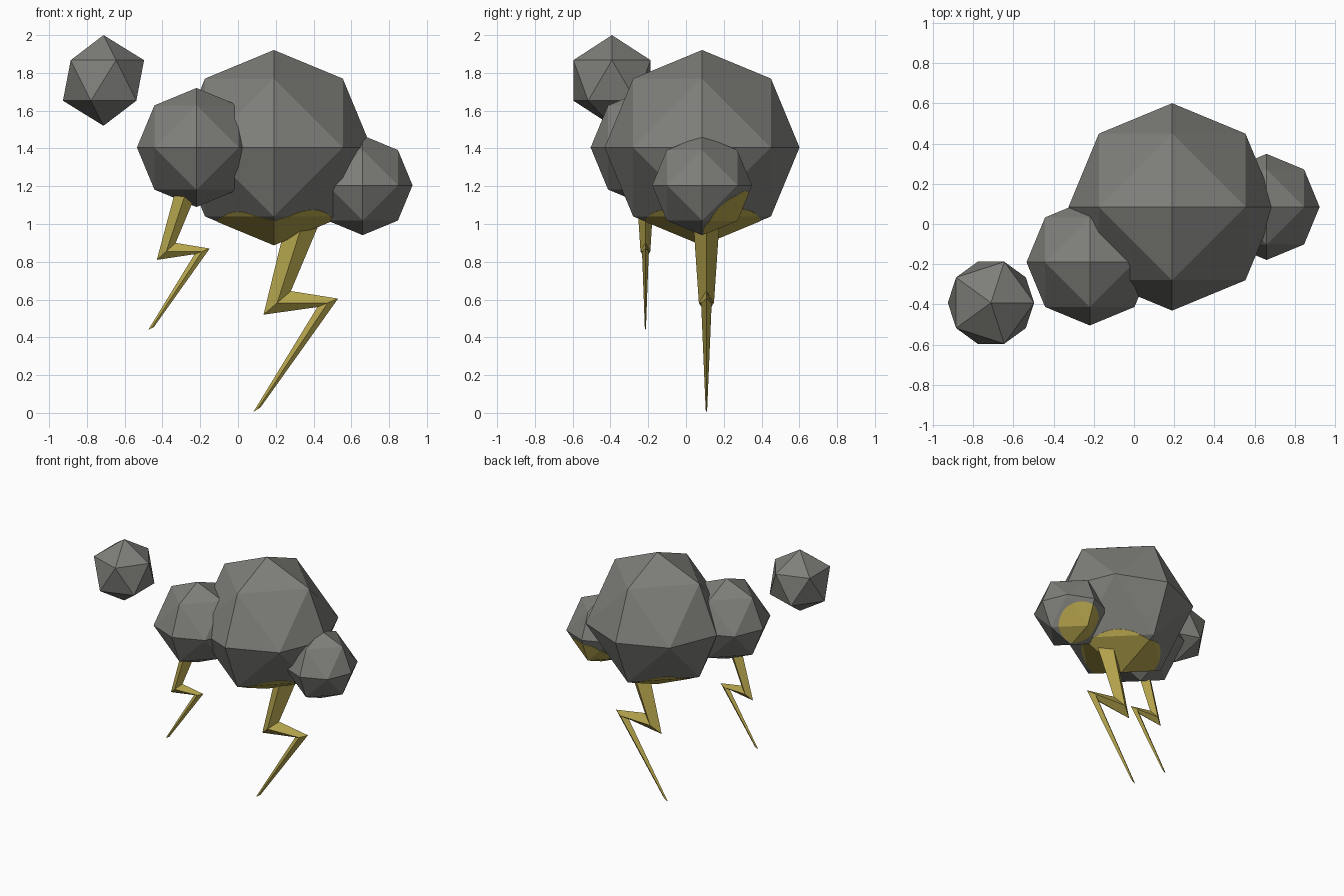
import bpy, bmesh
from itertools import product
from mathutils import Vector

if "Cube" in bpy.data.objects:
    bpy.data.objects.remove(bpy.data.objects["Cube"])


def material(name, rgb):
    m = bpy.data.materials.new(name)
    m.diffuse_color = (*rgb, 1)
    m.use_nodes = True
    m.node_tree.nodes["Principled BSDF"].inputs["Base Color"].default_value = m.diffuse_color
    return m


GREY = material("storm grey", (0.21, 0.21, 0.195))
YELLOW = material("lightning yellow", (0.47, 0.38, 0.075))


def finish(bm, name, mat, loc=(0, 0, 0)):
    bmesh.ops.recalc_face_normals(bm, faces=bm.faces)
    me = bpy.data.meshes.new(name)
    bm.to_mesh(me)
    bm.free()
    me.materials.append(mat)
    ob = bpy.data.objects.new(name, me)
    ob.location = loc
    bpy.context.collection.objects.link(ob)
    return ob


def puff(name, loc, r, mat=GREY):
    """Once-subdivided octahedron: axis points and edge midpoints on a sphere."""
    bm = bmesh.new()
    for p in product((-1, 0, 1), repeat=3):
        if sum(map(abs, p)) in (1, 2):
            bm.verts.new(Vector(p).normalized() * r)
    bmesh.ops.convex_hull(bm, input=bm.verts)
    return finish(bm, name, mat, loc)


def ico(name, loc, r, mat, sub):
    bm = bmesh.new()
    bmesh.ops.create_icosphere(bm, subdivisions=sub, radius=r)
    return finish(bm, name, mat, loc)


def glow(name, loc, r, centre, reach):
    """Round yellow patch on a puff: thin oversize copy clipped by a sphere."""
    patch = puff(name, loc, r + 0.002, YELLOW)
    cutter = ico(name + "_cutter", centre, reach, YELLOW, 4)
    cutter.hide_render = True
    cutter.hide_viewport = True
    mod = patch.modifiers.new("clip", "BOOLEAN")
    mod.operation = "INTERSECT"
    mod.solver = "EXACT"
    mod.object = cutter


def bolt(name, y, stations):
    """Zigzag with a diamond section; station = left xz, right xz, half depth."""
    bm = bmesh.new()
    rings = []
    for (lx, lz), (rx, rz), d in stations:
        mx, mz = (lx + rx) / 2, (lz + rz) / 2
        rings.append([bm.verts.new(p) for p in
                      ((lx, y, lz), (mx, y - d, mz), (rx, y, rz), (mx, y + d, mz))])
    for a, b in zip(rings, rings[1:]):
        for i in range(4):
            j = (i + 1) % 4
            bm.faces.new((a[i], a[j], b[j], b[i]))
    bm.faces.new(rings[0])
    bm.faces.new(rings[-1])
    finish(bm, name, YELLOW)


# cloud puffs
MAIN, SIDE = (0.19, 0.085, 1.405), (0.66, 0.085, 1.205)
puff("main_puff", MAIN, 0.516)
puff("left_puff", (-0.22, -0.19, 1.405), 0.315)
puff("right_puff", SIDE, 0.264)
ico("floating_puff", (-0.712, -0.392, 1.76), 0.24, GREY, 1)

# yellow patches on the undersides
glow("main_glow", MAIN, 0.516, (0.2, 0.09, 0.90), 0.33)
glow("right_glow", SIDE, 0.264, (0.69, 0.25, 1.02), 0.17)

# lightning bolts
bolt("large_bolt", 0.108, [((0.264, 1.05), (0.45, 1.05), 0.072),
                           ((0.135, 0.52), (0.28, 0.645), 0.04),
                           ((0.42, 0.56), (0.53, 0.605), 0.028),
                           ((0.08, 0.003), (0.12, 0.03), 0.004)])
bolt("small_bolt", -0.215, [((-0.325, 1.2), (-0.205, 1.2), 0.048),
                            ((-0.43, 0.81), (-0.33, 0.90), 0.026),
                            ((-0.23, 0.84), (-0.15, 0.87), 0.018),
                            ((-0.475, 0.44), (-0.445, 0.455), 0.003)])
